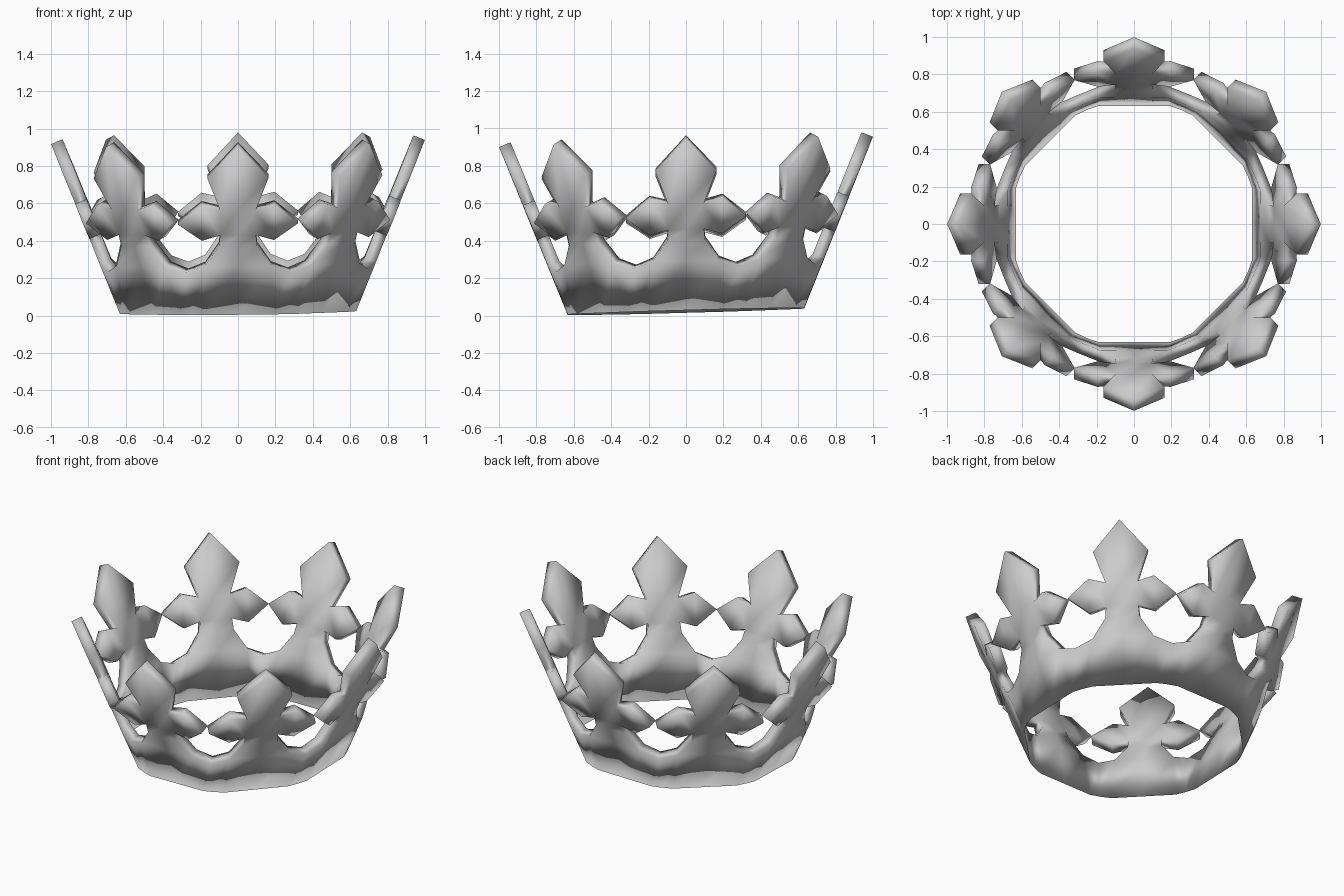
import bpy, bmesh, math
from mathutils import Matrix, Vector

cube = bpy.data.objects.get("Cube")
if cube:
    bpy.data.objects.remove(cube)

POINTS = 8
SLOPE = 0.405
BASE_R = 0.632
THICK = 0.066

# Half outline of one crown point: name -> (sideways, height)
HALF = {
    "base_mid": (0, 0), "base_side": (0.19, 0),
    "band_mid": (0, 0.262), "band_side": (0.18, 0.262),
    "stem_mid": (0, 0.37), "stem_side": (0.102, 0.37),
    "cross_low_mid": (0, 0.43), "cross_low": (0.096, 0.43),
    "cross_high_mid": (0, 0.565), "cross_high": (0.095, 0.565),
    "arm_top": (0.195, 0.59), "arm_tip": (0.32, 0.49), "arm_low": (0.193, 0.402),
    "shoulder": (0.162, 0.735), "tip": (0, 0.906),
}
SEAMS = {"base_seam": 0.0, "bay_seam": 0.228}
FACES = [
    "base_mid base_side band_side band_mid",
    "base_side base_seam bay_seam band_side",
    "band_mid band_side stem_side stem_mid",
    "stem_mid stem_side cross_low cross_low_mid",
    "cross_low_mid cross_low cross_high cross_high_mid",
    "cross_low arm_low arm_tip arm_top cross_high",
    "cross_high_mid cross_high shoulder tip",
]


def place(name, side):
    """Position of a named outline point on the front panel."""
    if name in SEAMS:
        z = SEAMS[name]
        r, a = 0.66 + SLOPE * z, math.pi / POINTS
        return Vector((side * r * math.sin(a), -r * math.cos(a), z))
    x, z = HALF[name]
    return Vector((side * x, -(BASE_R + SLOPE * z), z))


# Outer skin: the half panel mirrored and repeated around the ring
bm = bmesh.new()
for i in range(POINTS):
    turn = Matrix.Rotation(i * math.tau / POINTS, 3, 'Z')
    for side in (1, -1):
        for names in FACES:
            loop = [turn @ place(n, side) for n in names.split()]
            bm.faces.new([bm.verts.new(p) for p in loop[::side]])
bmesh.ops.remove_doubles(bm, verts=bm.verts, dist=0.001)
bm.normal_update()

# Inner skin, tapering to a knife edge at the bottom
outer_faces = list(bm.faces)
rim = [e for e in bm.edges if e.is_boundary and max(v.co.z for v in e.verts) > 0.01]
inner = {}
for v in list(bm.verts):
    t = THICK * min(1, v.co.z / 0.24)
    inner[v] = bm.verts.new(v.co - v.normal * t) if t > 0.001 else v
for f in outer_faces:
    bm.faces.new([inner[v] for v in reversed(f.verts)])

# Walls along the cut edges
for e in rim:
    a, b = e.verts
    bm.faces.new((a, b, inner[b], inner[a]))
bmesh.ops.recalc_face_normals(bm, faces=bm.faces)

# The ring rises gently towards the back and the left
for v in bm.verts:
    v.co.z += 0.022 + 0.011 * v.co.x + 0.028 * v.co.y

# Soft shading all over
for f in bm.faces:
    f.smooth = True

mesh = bpy.data.meshes.new("crown")
bm.to_mesh(mesh)
bm.free()

metal = bpy.data.materials.new("pale grey")
metal.use_nodes = True
colour = (0.6, 0.6, 0.6, 1)
metal.diffuse_color = colour
metal.node_tree.nodes["Principled BSDF"].inputs["Base Color"].default_value = colour
mesh.materials.append(metal)

crown = bpy.data.objects.new("crown", mesh)
bpy.context.collection.objects.link(crown)
